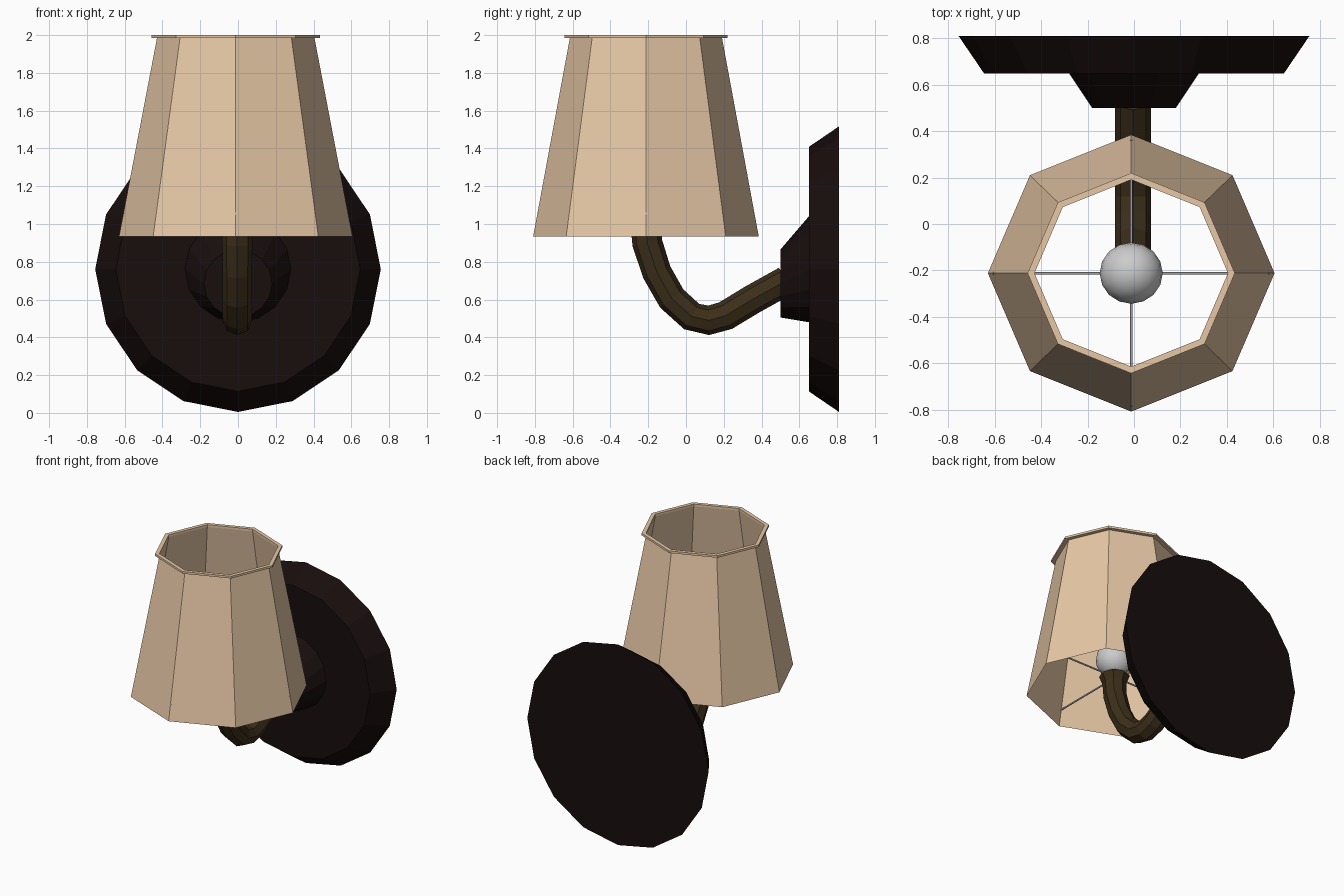
import bpy
from math import cos, sin, pi, atan2
from mathutils import Vector

if "Cube" in bpy.data.objects:
    bpy.data.objects.remove(bpy.data.objects["Cube"])

CX, CY = -0.012, -0.212   # shade axis


def material(name, rgb):
    m = bpy.data.materials.new(name)
    m.diffuse_color = (*rgb, 1)
    m.use_nodes = True
    m.node_tree.nodes["Principled BSDF"].inputs["Base Color"].default_value = m.diffuse_color
    return m


def skin(name, rings, mat=None, caps=True, loop=False):
    """Join equal-sized rings of points with quads."""
    n = len(rings[0])
    verts = [p for r in rings for p in r]
    faces = []
    for k in range(len(rings) - 1):
        for i in range(n):
            j = (i + 1) % n
            faces.append((k*n + i, k*n + j, (k+1)*n + j, (k+1)*n + i))
    if loop:   # close the last ring back on the second one
        k = len(rings) - 1
        for i in range(n):
            j = (i + 1) % n
            faces.append((k*n + i, k*n + j, n + j, n + i))
    if caps:
        faces.append(tuple(reversed(range(n))))
        faces.append(tuple(range(len(verts) - n, len(verts))))
    me = bpy.data.meshes.new(name)
    me.from_pydata(verts, [], faces)
    ob = bpy.data.objects.new(name, me)
    bpy.context.collection.objects.link(ob)
    if mat:
        me.materials.append(mat)
    return ob


def ring(center, u, v, r, n):
    c, u, v = Vector(center), Vector(u), Vector(v)
    return [c + u*r*cos(2*pi*i/n) + v*r*sin(2*pi*i/n) for i in range(n)]


fabric = material("shade_fabric", (0.80, 0.58, 0.38))
dark = material("dark_wood", (0.009, 0.004, 0.004))
bronze = material("bronze", (0.045, 0.028, 0.010))

# Octagonal shade with a small outward rim on top
profile = [(0.597, 0.935), (0.403, 1.984), (0.432, 1.984), (0.432, 2.0), (0.403, 2.0)]
skin("lamp_shade", [ring((CX, CY, z), (1.035, 0, 0), (0, 1, 0), r, 8) for r, z in profile],
     fabric, caps=False, loop=True)

# Wall plate and its off-centre boss, both 16-sided
X, Z = (-1, 0, 0), (0, 0, 1)
skin("wall_plate", [ring((0, 0.81, 0.761), X, Z, 0.756, 16)[::-1],
                    ring((0, 0.65, 0.761), X, Z, 0.647, 16)[::-1]], dark)
skin("plate_boss", [ring((0, 0.65, 0.76), X, Z, 0.28, 16)[::-1],
                    ring((0, 0.50, 0.685), X, Z, 0.18, 16)[::-1]], dark)

# Curved arm: (y, z, radius) along the path, flaring into a cup
path = [(0.53, 0.70, 0.078), (0.35, 0.60, 0.078), (0.21, 0.515, 0.078), (0.12, 0.49, 0.078),
        (0.03, 0.51, 0.078), (-0.075, 0.605, 0.078), (-0.155, 0.745, 0.078),
        (-0.205, 0.90, 0.08), (-0.212, 1.0, 0.082), (-0.212, 1.06, 0.105)]
rings = []
for i, (y, z, r) in enumerate(path):
    a, b = path[max(i-1, 0)], path[min(i+1, len(path)-1)]
    t = atan2(b[1] - a[1], b[0] - a[0])
    if i == len(path) - 1:
        t = pi / 2
    rings.append(ring((-0.004, y, z), (1, 0, 0), (0, sin(t), -cos(t)), r, 8))
skin("arm", rings, bronze)

# Bulb
bpy.ops.mesh.primitive_uv_sphere_add(segments=16, ring_count=10, radius=0.132,
                                     location=(CX, CY, 1.19))
bulb = bpy.context.object
bulb.name = "bulb"
bulb.scale.x = 1.03
bpy.ops.object.shade_smooth_by_angle(angle=pi/3)

# Four wires holding the shade
for k in range(4):
    a = k * pi / 2
    d = Vector((cos(a) * 1.035, sin(a), 0))
    side = Vector((-sin(a), cos(a), 0))
    base = Vector((CX, CY, 1.055))
    skin(f"shade_wire_{k+1}", [ring(base + d*s, side, Z, 0.006, 6) for s in (0.05, 0.575)])
